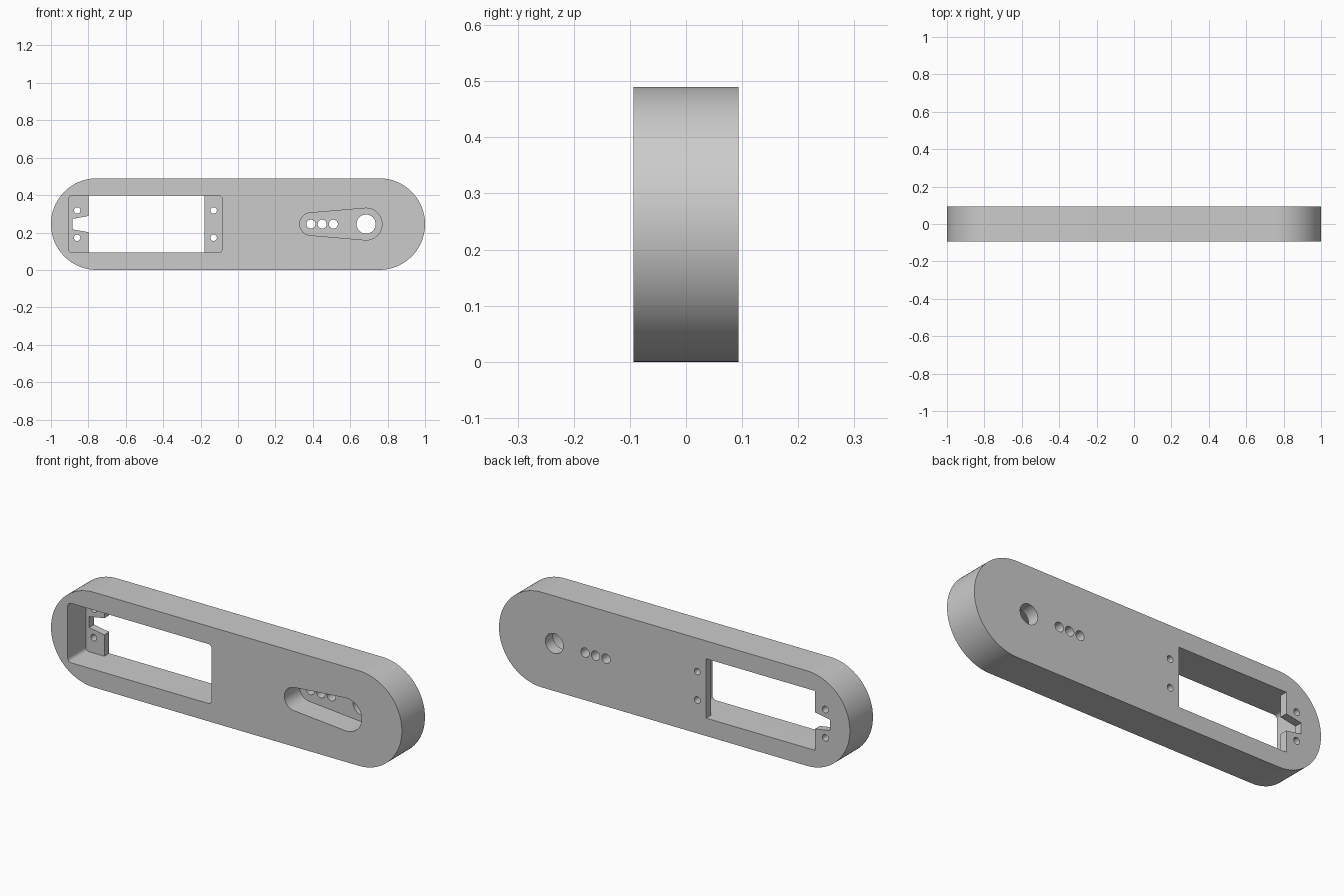
import bpy, bmesh
from math import cos, sin, pi, asin

if "Cube" in bpy.data.objects:
    bpy.data.objects.remove(bpy.data.objects["Cube"], do_unlink=True)

HALF = 0.094          # half thickness of the plate
MID = 0.245           # height of the long axis
OUT = HALF + 0.05     # overshoot for cutters

grey = bpy.data.materials.new("grey")
grey.use_nodes = True
colour = (0.6, 0.6, 0.6, 1)
grey.diffuse_color = colour
grey.node_tree.nodes["Principled BSDF"].inputs["Base Color"].default_value = colour


def arc(x, z, r, a0, a1, n):
    steps = [a0 + (a1 - a0) * i / n for i in range(n + 1)]
    return [(x + r * cos(a), z + r * sin(a)) for a in steps]


def circle(x, z, r, n=32):
    return arc(x, z, r, 0, 2 * pi, n)[:-1]


def tapered_slot(x0, r0, x1, r1, n):
    """Outline round two circles joined by tangents, right end first."""
    t = pi / 2 + asin((r1 - r0) / (x1 - x0))
    return arc(x1, 0, r1, -t, t, n) + arc(x0, 0, r0, t, 2 * pi - t, n)


def rounded_box(x0, x1, h, r):
    corners = [(x1 - r, h - r), (x0 + r, h - r), (x0 + r, r - h), (x1 - r, r - h)]
    return [p for i, (x, z) in enumerate(corners)
            for p in arc(x, z, r, i * pi / 2, (i + 1) * pi / 2, 8)]


def prism(name, outline, y0, y1):
    """Extrude an x-z outline, measured from the long axis, from y0 to y1."""
    bm = bmesh.new()
    face = bm.faces.new([bm.verts.new((x, y0, z + MID)) for x, z in outline])
    side = bmesh.ops.extrude_face_region(bm, geom=[face])["geom"]
    moved = [v for v in side if isinstance(v, bmesh.types.BMVert)]
    bmesh.ops.translate(bm, verts=moved, vec=(0, y1 - y0, 0))
    bmesh.ops.recalc_face_normals(bm, faces=bm.faces)
    mesh = bpy.data.meshes.new(name)
    bm.to_mesh(mesh)
    bm.free()
    mesh.materials.append(grey)
    obj = bpy.data.objects.new(name, mesh)
    bpy.context.collection.objects.link(obj)
    return obj


# Main plate with fully rounded ends
plate = prism("mounting_plate", tapered_slot(-0.755, MID, 0.755, MID, 48), -HALF, HALF)

# Rectangular pocket, its through opening with a tapered cable notch
ledge, floor = 0.054, 0.031
h = 0.153
opening = [(-0.18, -h), (-0.18, h), (-0.80, h), (-0.80, 0.043),
           (-0.886, 0.028), (-0.886, -0.028), (-0.80, -0.043), (-0.80, -h)]
cutters = [
    prism("body_pocket", rounded_box(-0.905, -0.085, h, 0.02), -OUT, ledge),
    prism("body_opening", opening, 0, OUT),
    prism("arm_pocket", tapered_slot(0.39, 0.06, 0.685, 0.085, 32), -OUT, floor),
    prism("shaft_hole", circle(0.685, 0, 0.051, 48), 0, OUT),
]
# Screw holes in the two ledges and in the arm pocket
for x in (-0.86, -0.13):
    for z in (-0.073, 0.073):
        cutters.append(prism("ledge_hole", circle(x, z, 0.017), 0, OUT))
for x in (0.39, 0.45, 0.51):
    cutters.append(prism("arm_hole", circle(x, 0, 0.024), 0, OUT))

bpy.ops.object.select_all(action="DESELECT")
plate.select_set(True)
bpy.context.view_layer.objects.active = plate
for cutter in cutters:
    mod = plate.modifiers.new(cutter.name, "BOOLEAN")
    mod.operation = "DIFFERENCE"
    mod.solver = "EXACT"
    mod.object = cutter
    bpy.ops.object.modifier_apply(modifier=mod.name)
    bpy.data.objects.remove(cutter, do_unlink=True)

bpy.ops.object.shade_smooth_by_angle(angle=pi / 6)
